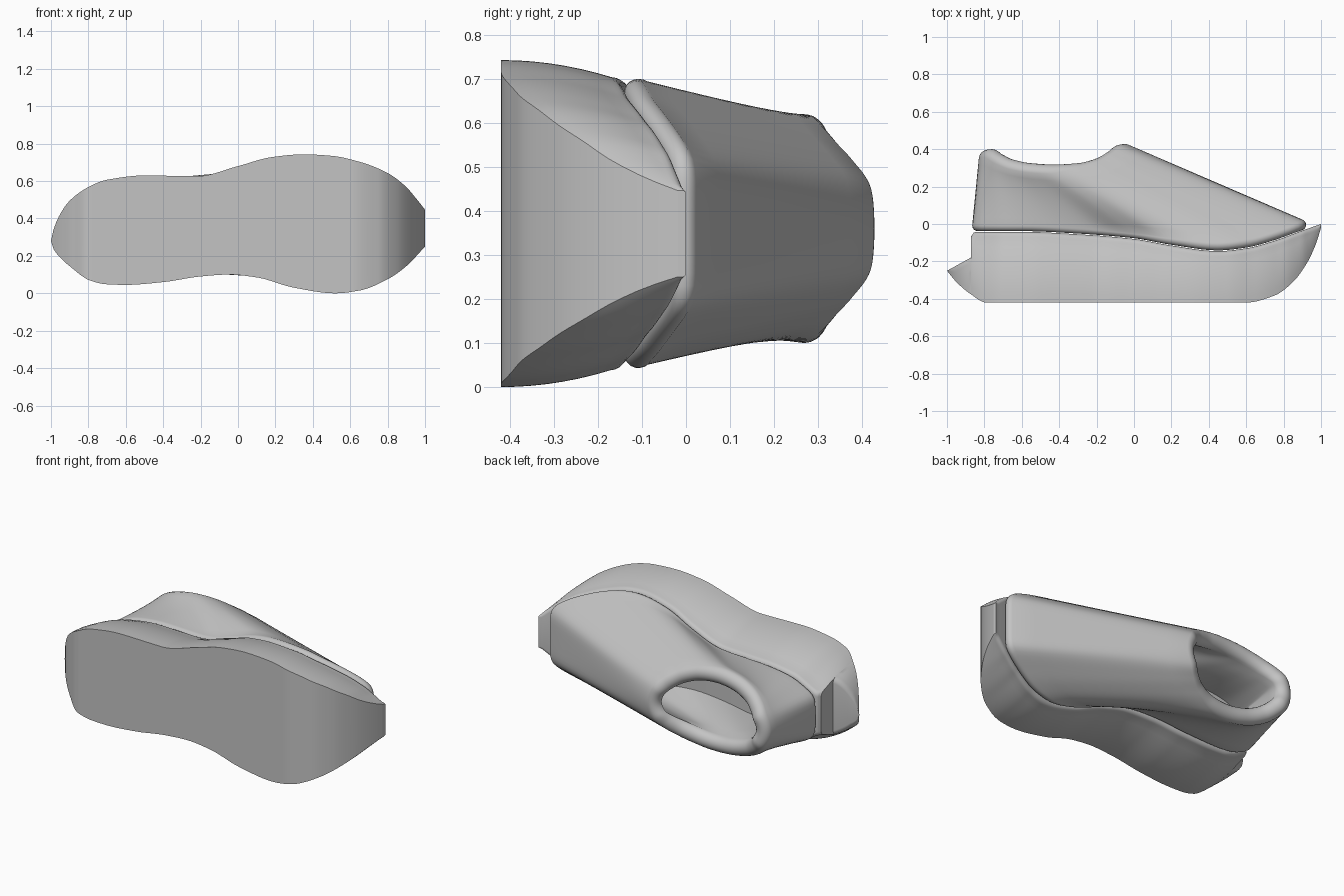
import bpy, bmesh, math
from mathutils import Vector

if "Cube" in bpy.data.objects:
    bpy.data.objects.remove(bpy.data.objects["Cube"])

grey = bpy.data.materials.new("plain grey")
grey.use_nodes = True
grey.diffuse_color = (0.55, 0.55, 0.55, 1)
grey.node_tree.nodes["Principled BSDF"].inputs["Base Color"].default_value = (0.55, 0.55, 0.55, 1)


def curve(*pts):
    """Smooth interpolation through points without overshoot."""
    d = [(b[1] - a[1]) / (b[0] - a[0]) for a, b in zip(pts, pts[1:])]
    m = [d[0]] + [2 * p * q / (p + q) if p * q > 0 else 0 for p, q in zip(d, d[1:])] + [d[-1]]

    def f(x):
        x = min(max(x, pts[0][0]), pts[-1][0])
        i = next(k for k in range(len(d)) if x <= pts[k + 1][0])
        (x0, y0), (x1, y1) = pts[i], pts[i + 1]
        w = x1 - x0
        t = (x - x0) / w
        s = 1 - t
        return (y0 * s * s * (1 + 2 * t) + y1 * t * t * (3 - 2 * t)
                + w * t * s * (m[i] * s - m[i + 1] * t))
    return f


# Outline of the sole, its ground profile, its top profile and the collar height
high = curve((-1, .28), (-.985, .345), (-.95, .425), (-.9, .495), (-.8, .568), (-.7, .607),
             (-.5, .63), (-.22, .626), (0, .68), (.18, .728), (.35, .743), (.5, .735),
             (.65, .703), (.8, .643), (.9, .568), (.95, .51), (1, .447))
low = curve((-1, .28), (-.985, .235), (-.95, .19), (-.9, .145), (-.79, .068), (-.7, .048),
            (-.6, .045), (-.4, .06), (-.2, .09), (-.05, .1), (.1, .085), (.3, .03),
            (.52, 0), (.65, .015), (.8, .075), (.9, .145), (1, .25))
ground = curve((-1, -.25), (-.95, -.31), (-.88, -.37), (-.79, -.42), (.6, -.42),
               (.75, -.383), (.85, -.31), (.93, -.2), (.975, -.1), (1, -.02))
rim = curve((-.87, -.065), (-.85, -.042), (-.6, -.042), (-.3, -.055), (0, -.08), (.2, -.115),
            (.45, -.145), (.6, -.13), (.75, -.09), (.9, -.035), (1, 0))
collar = curve((-.79, .395), (-.76, .4), (-.72, .378), (-.65, .345), (-.55, .325), (-.43, .318),
               (-.3, .325), (-.2, .35), (-.13, .388), (-.08, .422), (-.04, .43))
HEEL = -.872


def top(x):
    return rim(x) if x > HEEL else -.25 + (x + 1) * .55


def wall(x, side, height):
    """Width position of the flared sole wall at a height above the ground."""
    f = high if side > 0 else low
    slope = (f(min(x + .01, 1)) - f(max(x - .01, -1))) / .02
    return f(x) - side * .052 * (height / .29) ** 2 * min(math.hypot(1, slope), 1.6)


def make(name, bm):
    bmesh.ops.remove_doubles(bm, verts=bm.verts, dist=.0003)
    bmesh.ops.recalc_face_normals(bm, faces=bm.faces)
    mesh = bpy.data.meshes.new(name)
    bm.to_mesh(mesh)
    bm.free()
    mesh.materials.append(grey)
    ob = bpy.data.objects.new(name, mesh)
    bpy.context.collection.objects.link(ob)
    bpy.ops.object.select_all(action='DESELECT')
    ob.select_set(True)
    bpy.context.view_layer.objects.active = ob
    bpy.ops.object.shade_smooth_by_angle(angle=math.radians(35))
    return ob


def loft(bm, rows):
    """Join closed rows of points with quads and return the vertex rows."""
    vs = [[bm.verts.new(p) for p in row] for row in rows]
    n = len(vs[0])
    for a, b in zip(vs, vs[1:]):
        for i in range(n):
            j = (i + 1) % n
            bm.faces.new((a[i], a[j], b[j], b[i]))
    return vs


# Sole: cross-sections along the length, with a flared wall and rounded rim
def section(x):
    h = max(top(x) - ground(x), 0)
    r = min(.03, .4 * h)
    steps = [(h - r) * k / 7 for k in range(7)]

    def half(side):
        pts = [Vector((x, ground(x) + s, wall(x, side, s))) for s in steps]
        for k in range(6):
            a = math.pi / 2 * k / 5
            pts.append(Vector((x, ground(x) + h - r + r * math.sin(a),
                               wall(x, side, h - r) - side * r * (1 - math.cos(a)))))
        return pts
    return half(1) + half(-1)[::-1]


stations = sorted([-1 + k / 70 for k in range(141)]
                  + [-.996, -.992, HEEL, HEEL + .002, -.866, -.862, .99, .996])
bm = bmesh.new()
ends = loft(bm, [section(x) for x in stations])
bm.faces.new(ends[0])
bm.faces.new(ends[-1])
make("sole", bm)

# Upper: straight walls ruled from the sole outline to the collar
HALF = 70


def resample(pts):
    """Evenly spaced points along a path of (x, z) points."""
    dist = [0]
    for a, b in zip(pts, pts[1:]):
        dist.append(dist[-1] + (b - a).length)
    out, i = [], 0
    for k in range(HALF + 1):
        d = dist[-1] * k / HALF
        while i < len(pts) - 2 and dist[i + 1] < d:
            i += 1
        out.append(pts[i].lerp(pts[i + 1], (d - dist[i]) / max(dist[i + 1] - dist[i], 1e-9)))
    return out


def ring(path):
    return resample(path(1)) + resample(path(-1))[-2:0:-1]


def base_path(side):
    xs = [-.865 + 1.785 * k / 200 for k in range(201)]
    pts = [Vector((x, wall(x, side, rim(x) - ground(x) - .02))) for x in xs]
    return [Vector((xs[0], .315))] + pts + [Vector((xs[-1], .35))]


def collar_path(side):
    angles = [math.pi * k / 200 for k in range(201)]
    return [Vector((-.415 - .365 * math.cos(a), .36 + side * .21 * math.sin(a))) for a in angles]


def normals(pts):
    n = len(pts)
    out = []
    for i in range(n):
        t = (pts[(i + 1) % n] - pts[i - 1]).normalized()
        out.append(Vector((-t.y, t.x)))
    return out


base, mouth = ring(base_path), ring(collar_path)
for _ in range(3):
    base = [(base[i - 1] + 2 * p + base[(i + 1) % len(base)]) / 4 for i, p in enumerate(base)]

ROLL, LIP = .03, .05
columns = []
for b, nb, c, nc in zip(base, normals(base), mouth, normals(mouth)):
    b = b - nb * ROLL
    yb, yc = top(max(b.x, -.84)) + ROLL + .004, collar(c.x) - LIP
    lean = math.atan2(max((b - c).dot(nc), 0), yc - yb)

    def arc(p, n, y, r, a):
        q = p + n * r * math.cos(a)
        return Vector((q.x, y + r * math.sin(a), q.y))

    col = [arc(b, nb, yb, ROLL, -math.pi / 2 + (lean + math.pi / 2) * k / 7) for k in range(8)]
    lip = [arc(c, nc, yc, LIP, lean + (math.pi - lean) * k / 10) for k in range(11)]
    col += [col[-1].lerp(lip[0], k / 8) for k in range(1, 8)] + lip
    f = b - nb * .05
    floor = Vector((f.x, top(max(f.x, -.84)) + .02, f.y))
    col += [lip[-1].lerp(floor, k / 6) for k in range(1, 7)]
    columns.append(col)

bm = bmesh.new()
rows = loft(bm, list(zip(*columns)))
# Insole closing the inside of the upper
last = rows[-1]
for i in range(HALF):
    quad = [last[i], last[i + 1], last[-i - 1], last[-i]] if i else [last[0], last[1], last[-1]]
    if i == HALF - 1:
        quad = [last[i], last[i + 1], last[-i]]
    bm.faces.new(quad)
make("upper", bm)
